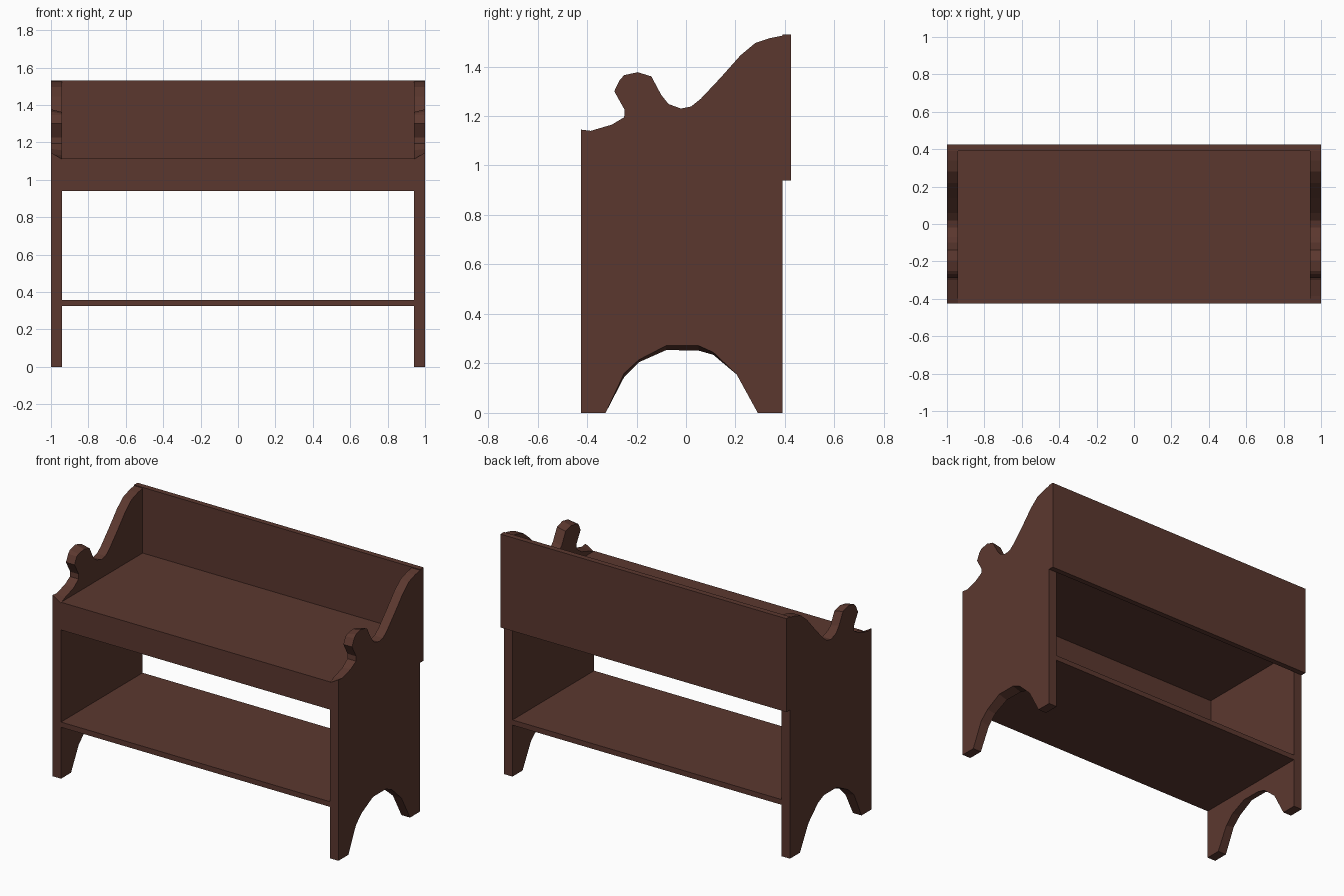
import bpy
import bmesh

cube = bpy.data.objects.get("Cube")
if cube:
    bpy.data.objects.remove(cube, do_unlink=True)

wood = bpy.data.materials.new("dark brown wood")
wood.use_nodes = True
colour = (0.105, 0.039, 0.028, 1)
wood.diffuse_color = colour
wood.node_tree.nodes["Principled BSDF"].inputs["Base Color"].default_value = colour


def finish(name, bm):
    bmesh.ops.recalc_face_normals(bm, faces=bm.faces)
    mesh = bpy.data.meshes.new(name)
    bm.to_mesh(mesh)
    bm.free()
    mesh.materials.append(wood)
    ob = bpy.data.objects.new(name, mesh)
    bpy.context.collection.objects.link(ob)


def board(name, low, high):
    bm = bmesh.new()
    bmesh.ops.create_cube(bm, size=1)
    for v in bm.verts:
        for i in range(3):
            v.co[i] = low[i] + (v.co[i] + 0.5) * (high[i] - low[i])
    finish(name, bm)


OUT, IN, FRONT, BACK = 1.0, 0.94, -0.425, 0.39

# Side outline: y, z on the outer face, and how far the inner face drops there
outline = [
    (FRONT, 0, 0), (-0.325, 0, 0), (-0.25, 0.16, -0.015), (-0.19, 0.215, -0.01),
    (-0.08, 0.272, -0.018), (0.05, 0.272, -0.02), (0.11, 0.245, -0.01),
    (0.205, 0.155, 0), (0.29, 0, 0), (BACK, 0, 0), (BACK, 1.525, 0),
    (0.34, 1.515, 0), (0.28, 1.495, 0), (0.22, 1.445, 0), (0.14, 1.355, 0),
    (0.06, 1.27, 0), (0.02, 1.238, 0), (-0.02, 1.23, 0), (-0.07, 1.248, 0),
    (-0.1, 1.285, -0.015), (-0.14, 1.36, -0.012), (-0.195, 1.377, -0.015),
    (-0.25, 1.365, -0.012), (-0.268, 1.345, 0), (-0.29, 1.3, 0),
    (-0.248, 1.225, 0), (-0.25, 1.195, 0), (-0.3, 1.165, -0.008),
    (-0.385, 1.14, -0.01), (FRONT, 1.145, -0.035),
]


def side_panel(name, sign):
    bm = bmesh.new()
    outer = [bm.verts.new((sign * OUT, y, z)) for y, z, d in outline]
    inner = [bm.verts.new((sign * IN, y, z + d)) for y, z, d in outline]
    bm.faces.new(outer)
    bm.faces.new(inner)
    for i in range(len(outline)):
        j = (i + 1) % len(outline)
        bm.faces.new((outer[i], outer[j], inner[j], inner[i]))
    finish(name, bm)


side_panel("left_side_panel", 1)
side_panel("right_side_panel", -1)

# Boards between the sides, and the full-width back
board("seat", (-IN, FRONT, 1.085), (IN, BACK, 1.115))
board("front_apron", (-IN, FRONT, 0.94), (IN, FRONT + 0.03, 1.085))
board("lower_shelf", (-IN, FRONT, 0.325), (IN, BACK, 0.358))
board("back_panel", (-OUT, BACK, 0.94), (OUT, 0.425, 1.53))
